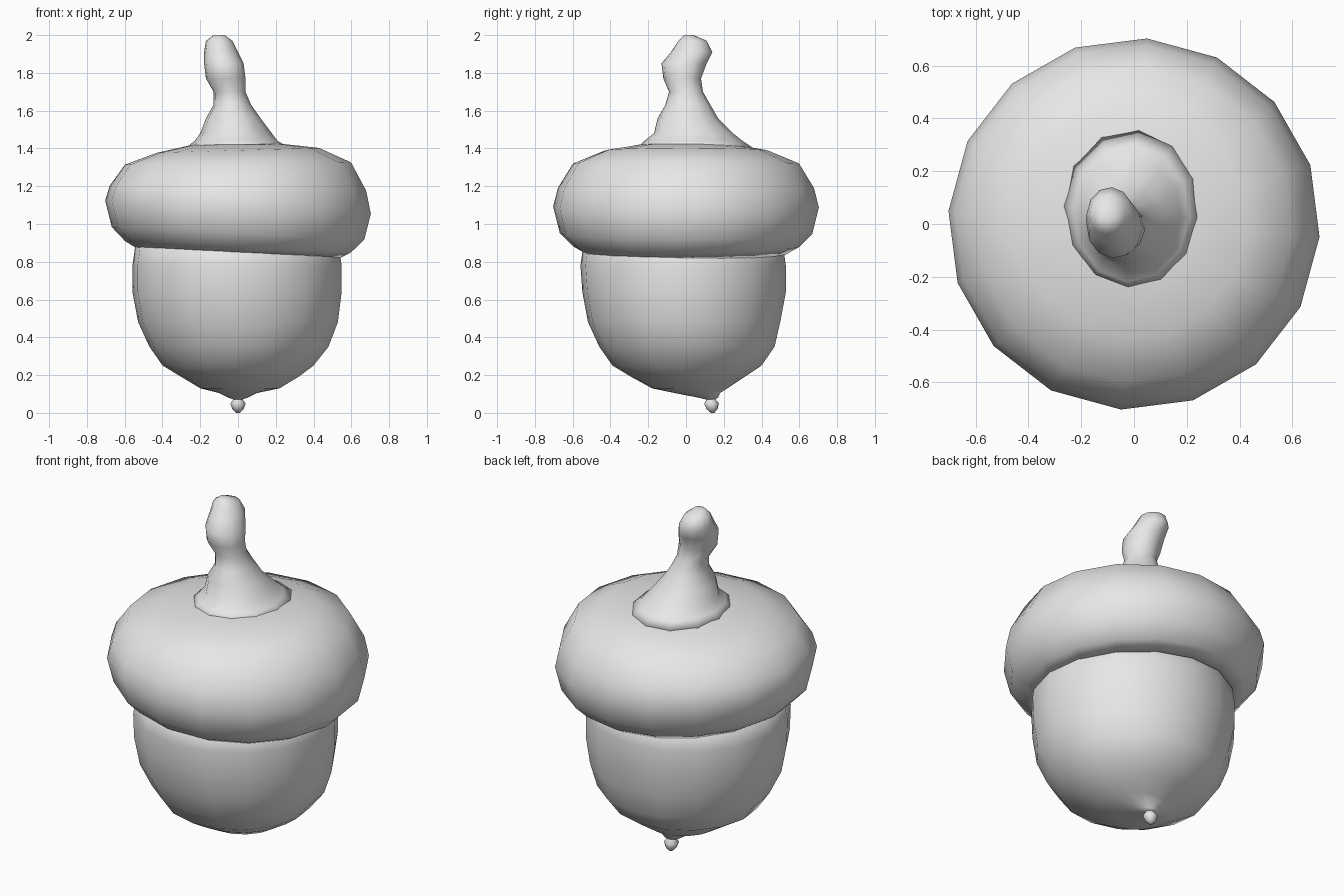
import bpy
import bmesh
from math import cos, sin, tau, radians

default_cube = bpy.data.objects.get("Cube")
if default_cube:
    bpy.data.objects.remove(default_cube, do_unlink=True)


def make_material(name, color):
    material = bpy.data.materials.new(name)
    material.use_nodes = True
    material.diffuse_color = color
    for node in material.node_tree.nodes:
        if node.type == "BSDF_PRINCIPLED":
            node.inputs["Base Color"].default_value = color
    return material


clay_grey = make_material("clay grey", (0.8, 0.8, 0.8, 1))


def loft(name, rings, sides, phase=radians(-4)):
    """Skin a stack of elliptical rings, each (z, center x, center y, radius x, radius y, tilt)."""
    mesh_builder = bmesh.new()
    loops = []
    for z, center_x, center_y, radius_x, radius_y, tilt in rings:
        loop = []
        for step in range(sides):
            angle = phase + tau * step / sides
            x = center_x + radius_x * cos(angle)
            y = center_y + radius_y * sin(angle)
            loop.append(mesh_builder.verts.new((x, y, z + tilt * x)))
        loops.append(loop)
    for lower, upper in zip(loops, loops[1:]):
        for step in range(sides):
            after = (step + 1) % sides
            mesh_builder.faces.new((lower[step], lower[after], upper[after], upper[step]))
    # Close both ends with a fan
    for loop in (loops[0], loops[-1]):
        end_face = mesh_builder.faces.new(loop)
        bmesh.ops.poke(mesh_builder, faces=[end_face])
    bmesh.ops.recalc_face_normals(mesh_builder, faces=mesh_builder.faces[:])
    for face in mesh_builder.faces:
        face.smooth = True
    mesh = bpy.data.meshes.new(name)
    mesh_builder.to_mesh(mesh)
    mesh_builder.free()
    mesh.materials.append(clay_grey)
    part = bpy.data.objects.new(name, mesh)
    bpy.context.collection.objects.link(part)
    return part


def from_extents(rows):
    """Turn rows of (z, left, right, front, back) into rings."""
    return [(z, (left + right) / 2, (front + back) / 2,
             (right - left) / 2, (back - front) / 2, 0)
            for z, left, right, front, back in rows]


# Nut body, its underside drawn back towards the tip
nut_rows = [
    (.07, -.02, .02, .11, .15),
    (.08, -.05, .05, .07, .17),
    (.105, -.1, .1, -.06, .18),
    (.13, -.2, .22, -.18, .22),
    (.19, -.3, .32, -.29, .31),
    (.25, -.4, .4, -.39, .4),
    (.35, -.47, .48, -.46, .47),
    (.48, -.53, .53, -.52, .5),
    (.64, -.56, .55, -.55, .53),
    (.78, -.56, .55, -.56, .53),
    (.92, -.54, .53, -.54, .51),
]
loft("nut", from_extents(nut_rows), sides=16)

# Small bud below the nut
bud_profile = [(0, .01), (.02, .03), (.05, .04), (.07, .025), (.1, .02)]
loft("bud", [(z, 0, .14 - z / 10, r, r, 0) for z, r in bud_profile], sides=10)

# Wide cap with a slightly lopsided rim: z, radius, tilt
cap_profile = [
    (.9, .5, -.05), (.84, .53, -.05), (.88, .6, -.05), (.95, .67, -.05),
    (1.09, .705, -.05), (1.19, .68, -.02), (1.32, .6, .01),
    (1.39, .43, .03), (1.42, .25, .01), (1.43, .1, 0),
]
loft("cap", [(z, 0, 0, r, r, tilt) for z, r, tilt in cap_profile], sides=16)

# Flared, knobbly stem leaning to one side
stem_rows = [
    (1.4, -.28, .28, -.26, .36),
    (1.44, -.23, .21, -.22, .3),
    (1.48, -.2, .18, -.17, .25),
    (1.56, -.17, .12, -.15, .17),
    (1.63, -.13, .07, -.11, .13),
    (1.7, -.13, .04, -.09, .09),
    (1.77, -.17, .04, -.12, .08),
    (1.85, -.18, .03, -.13, .11),
    (1.91, -.18, 0, -.08, .14),
    (1.97, -.17, -.03, -.04, .11),
    (2, -.13, -.07, -.01, .04),
]
loft("stem", from_extents(stem_rows), sides=12)
